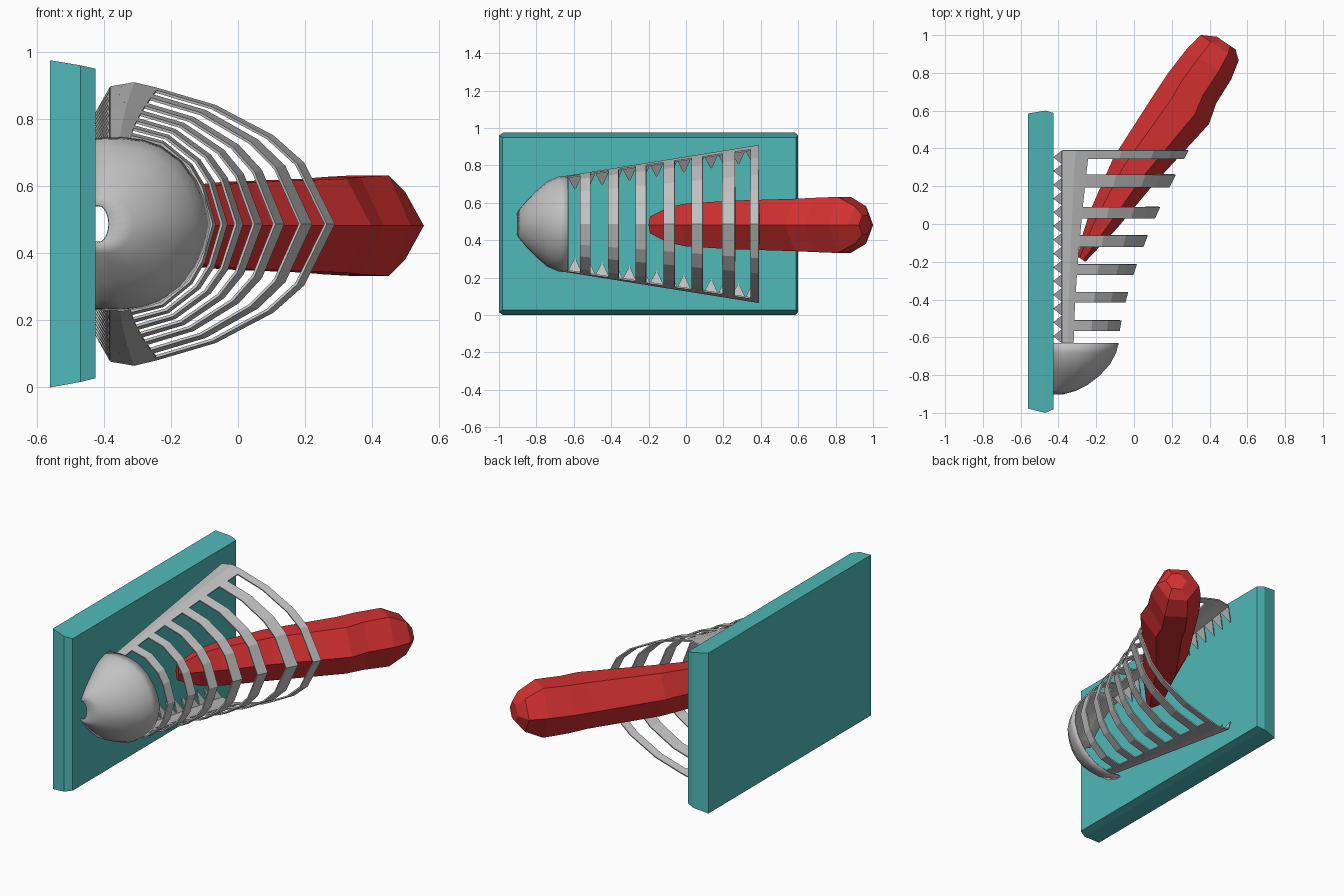
import bpy, bmesh, math

old = bpy.data.objects.get("Cube")
if old:
    bpy.data.objects.remove(old, do_unlink=True)

MID = 0.487  # height of the cage's symmetry plane


def material(name, rgb):
    m = bpy.data.materials.new(name)
    m.use_nodes = True
    m.diffuse_color = (*rgb, 1)
    m.node_tree.nodes["Principled BSDF"].inputs["Base Color"].default_value = (*rgb, 1)
    return m


teal = material("teal", (0.08, 0.48, 0.48))
grey = material("light grey", (0.54, 0.54, 0.54))
red = material("red", (0.65, 0.03, 0.03))


def loft(bm, rings, closed=False, caps=False):
    """Skin a list of equally long point rows."""
    rows = [[bm.verts.new(p) for p in ring] for ring in rings]
    n = len(rows[0])
    for a, b in zip(rows, rows[1:]):
        for i in range(n if closed else n - 1):
            j = (i + 1) % n
            bm.faces.new((a[i], a[j], b[j], b[i]))
    if caps:
        bm.faces.new(rows[0])
        bm.faces.new(rows[-1])


def finish(bm, name, mat, thickness=0, smooth=None):
    bmesh.ops.recalc_face_normals(bm, faces=bm.faces)
    me = bpy.data.meshes.new(name)
    bm.to_mesh(me)
    bm.free()
    ob = bpy.data.objects.new(name, me)
    bpy.context.collection.objects.link(ob)
    me.materials.append(mat)
    if thickness:
        mod = ob.modifiers.new("thickness", "SOLIDIFY")
        mod.thickness = thickness
        mod.offset = 0
    if smooth:
        bpy.ops.object.select_all(action="DESELECT")
        ob.select_set(True)
        bpy.context.view_layer.objects.active = ob
        bpy.ops.object.shade_smooth_by_angle(angle=math.radians(smooth))
    return ob


# Backing board, with slightly chamfered rim
bm = bmesh.new()
layers = [(-0.56, -0.978, 0.585, 0.0, 0.975),
          (-0.47, -1.0, 0.6, 0.016, 0.96),
          (-0.425, -0.98, 0.588, 0.027, 0.95)]
loft(bm, [[(x, y0, z0), (x, y1, z0), (x, y1, z1), (x, y0, z1)]
          for x, y0, y1, z0, z1 in layers], closed=True, caps=True)
finish(bm, "backing_board", teal)

# Cage half-sections (x, height from the middle) at the narrow and wide ends
Y0, Y1 = -0.63, 0.38
NARROW = [(-0.38, 0.25), (-0.35, 0.255), (-0.32, 0.25), (-0.23, 0.23),
          (-0.15, 0.165), (-0.115, 0.105), (-0.085, 0)]
WIDE = [(-0.38, 0.405), (-0.31, 0.417), (-0.24, 0.40), (-0.07, 0.35),
        (0.10, 0.26), (0.19, 0.18), (0.28, 0)]


def half_section(y, side):
    s = max(0, (y - Y0) / (Y1 - Y0))
    return [(a[0] + (b[0] - a[0]) * s ** 1.5, y,
             MID + side * (a[1] + (b[1] - a[1]) * s))
            for a, b in zip(NARROW, WIDE)]


def full_section(y):
    return half_section(y, 1) + half_section(y, -1)[-2::-1]


# Ribs
for i, (start, end) in enumerate([(-0.565, -0.51), (-0.415, -0.36), (-0.27, -0.213),
                                  (-0.12, -0.06), (0.03, 0.09), (0.195, 0.262),
                                  (0.345, 0.39)]):
    bm = bmesh.new()
    top, bottom = full_section(start), full_section(end)
    loft(bm, [top, bottom])
    finish(bm, f"rib_{i + 1}", grey, 0.008)

# Side rails with a row of in-turned teeth against the board
STEPS = 14
pitch = (0.39 - Y0) / STEPS
for label, side in (("upper", 1), ("lower", -1)):
    bm = bmesh.new()
    stations = [Y0 + pitch * k for k in range(STEPS + 1)]
    loft(bm, [half_section(y, side)[:3] for y in stations])
    finish(bm, f"{label}_rail", grey, 0.008)
    bm = bmesh.new()
    for a, b in zip(stations, stations[1:]):
        pa, pb = half_section(a, side)[0], half_section(b, side)[0]
        tip = (-0.425, (a + b) / 2, (pa[2] + pb[2]) / 2 - side * 0.075)
        bm.faces.new([bm.verts.new(p) for p in (pa, pb, tip)])
    finish(bm, f"{label}_teeth", grey, 0.006)

# Rounded nose of the cage, open at its very front and towards the board
ARC = [(0, 0.99), (0.24, 1), (0.42, 0.97), (0.57, 0.9), (0.75, 0.73),
       (0.88, 0.5), (0.955, 0.27), (1, 0)]
NOSE = [(-0.63, -0.085, 0.255), (-0.68, -0.098, 0.25), (-0.74, -0.13, 0.225),
        (-0.8, -0.185, 0.172), (-0.85, -0.25, 0.122), (-0.88, -0.31, 0.085),
        (-0.9, -0.385, 0.055)]
bm = bmesh.new()
rings = []
for y, tip, half in NOSE:
    pts = [(-0.425 + u * (tip + 0.425), y, v * half) for u, v in ARC]
    rings.append([(x, y, MID + z) for x, y, z in pts] +
                 [(x, y, MID - z) for x, y, z in pts[-2::-1]])
loft(bm, rings)
finish(bm, "cage_nose", grey, 0.008, smooth=30)

# Six-sided rod: distance along axis, left reach, right reach, half height
ROD = [(-0.04, -0.02, 0.03, 0.045), (0.08, -0.065, 0.05, 0.095),
       (0.2, -0.1, 0.07, 0.115), (0.5, -0.155, 0.1, 0.13),
       (0.93, -0.165, 0.165, 0.14), (1.04, -0.165, 0.135, 0.145),
       (1.19, -0.155, 0.13, 0.15), (1.295, -0.135, 0.107, 0.1),
       (1.335, -0.06, 0.06, 0.05)]
bm = bmesh.new()
rings = []
for s, left, right, half in ROD:
    c, r = (left + right) / 2, (right - left) / 2
    ring = []
    for off, h in ((right, 0), (c + r * 0.45, half), (c - r * 0.45, half),
                   (left, 0), (c - r * 0.45, -half), (c + r * 0.45, -half)):
        ring.append((-0.26 + 0.56 * s + 0.83 * off,
                     -0.15 + 0.83 * s - 0.56 * off, 0.482 + h))
    rings.append(ring)
loft(bm, rings, closed=True, caps=True)
finish(bm, "rod", red)
